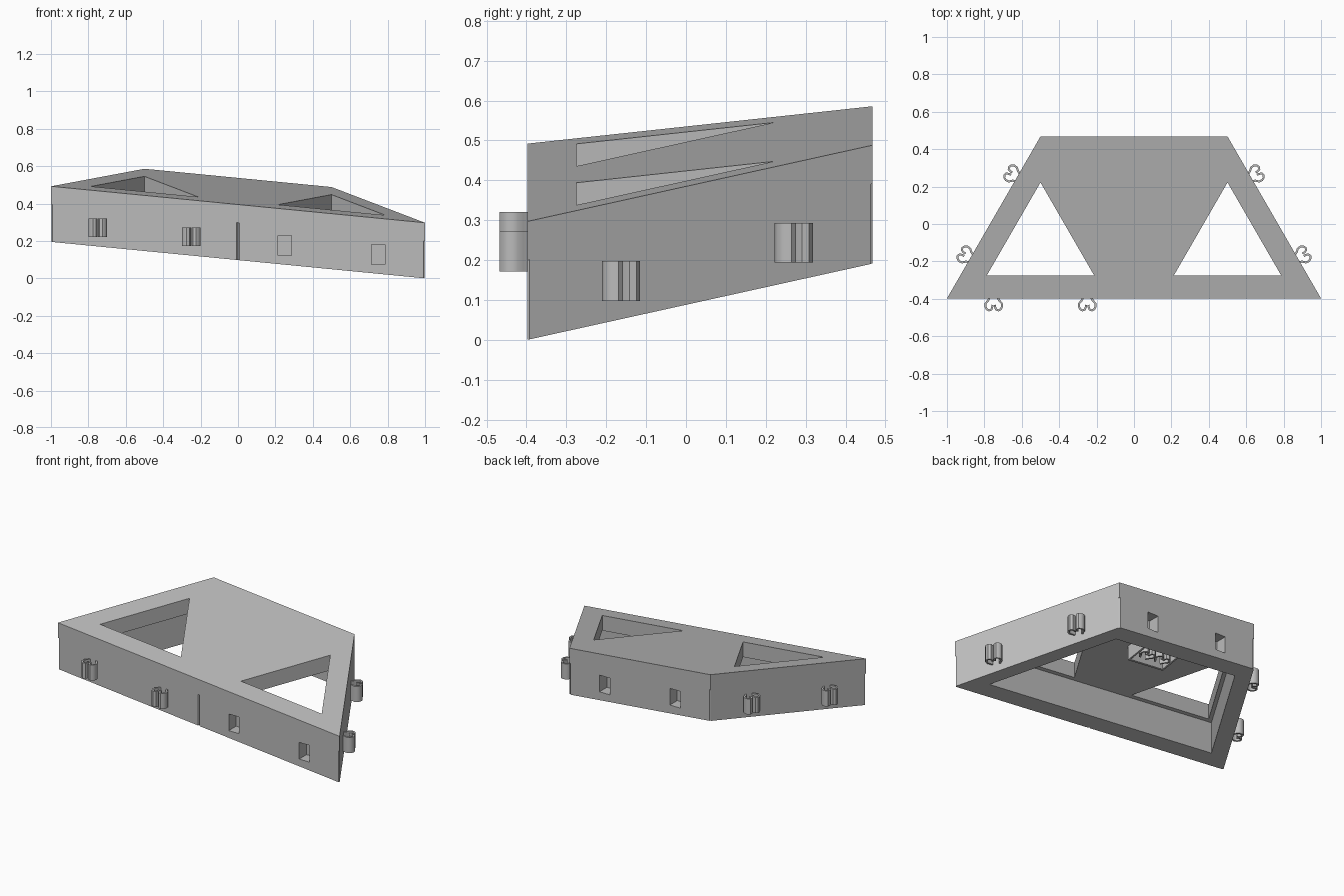
import bpy, bmesh
from math import sqrt, radians
from mathutils import Vector, Matrix

if "Cube" in bpy.data.objects:
    bpy.data.objects.remove(bpy.data.objects["Cube"])

grey = bpy.data.materials.new("plain grey")
grey.use_nodes = True
grey.diffuse_color = (0.5, 0.5, 0.5, 1)
grey.node_tree.nodes["Principled BSDF"].inputs["Base Color"].default_value = grey.diffuse_color

FRONT, BACK = -0.398, 0.468
THICK, CAVITY, WALL = 0.297, 0.2, 0.1


def floor_z(x, y):
    """Height of the sloping underside."""
    return 0.0975 - 0.0975 * x + 0.1645 * (y - FRONT)


def sloped(offset):
    return lambda x, y: floor_z(x, y) + offset


def level(z):
    return lambda x, y: z


def prism(name, outline, low, high):
    """Upright prism whose ends follow two height functions."""
    bm = bmesh.new()
    lower = [bm.verts.new((x, y, low(x, y))) for x, y in outline]
    upper = [bm.verts.new((x, y, high(x, y))) for x, y in outline]
    bm.faces.new(lower[::-1])
    bm.faces.new(upper)
    n = len(outline)
    for i in range(n):
        j = (i + 1) % n
        bm.faces.new((lower[i], lower[j], upper[j], upper[i]))
    bmesh.ops.recalc_face_normals(bm, faces=bm.faces)
    mesh = bpy.data.meshes.new(name)
    bm.to_mesh(mesh)
    bm.free()
    mesh.materials.append(grey)
    obj = bpy.data.objects.new(name, mesh)
    bpy.context.collection.objects.link(obj)
    return obj


def cut(target, cutter):
    mod = target.modifiers.new("cut", 'BOOLEAN')
    mod.operation, mod.solver, mod.object = 'DIFFERENCE', 'EXACT', cutter
    cutter.hide_render = True
    bpy.context.view_layer.objects.active = target
    bpy.ops.object.modifier_apply(modifier=mod.name)
    bpy.data.objects.remove(cutter)


def trapezoid(t):
    """Plan of the body, inset by t."""
    f, b = 1 - t * sqrt(3), 0.5 - t / sqrt(3)
    return [(-f, FRONT + t), (f, FRONT + t), (b, BACK - t), (-b, BACK - t)]


def rectangle(cx, cy, w, d):
    return [(cx - w/2, cy - d/2), (cx + w/2, cy - d/2), (cx + w/2, cy + d/2), (cx - w/2, cy + d/2)]


def placed(points, origin, normal):
    """Map (along wall, outward) points onto a wall."""
    n = Vector(normal).normalized()
    along = Vector((-n.y, n.x))
    return [tuple(Vector(origin) + along * u + n * v) for u, v in points]


# Wedge body, hollow underneath
body = prism("sloped_body", trapezoid(0), sloped(0), sloped(THICK))
cut(body, prism("cavity_cutter", trapezoid(WALL), sloped(-0.05), sloped(CAVITY)))

# Triangular openings through the top plate
inset = 0.123
for s in (-1, 1):
    half = 0.5 - inset * sqrt(3)
    tri = [(s*0.5 - half, FRONT + inset), (s*0.5 + half, FRONT + inset), (s*0.5, BACK - 2*inset)]
    cut(body, prism("opening_cutter", tri, sloped(CAVITY - 0.05), sloped(THICK + 0.05)))

# Narrow slits at the corners and front middle
for x, y in trapezoid(0) + [(0, FRONT)]:
    diamond = [(x - .007, y), (x, y - .009), (x + .007, y), (x, y + .009)]
    cut(body, prism("slit_cutter", diamond, sloped(-0.05), sloped(CAVITY)))

# Sockets in the front and back walls
for x, y, side in ((.25, FRONT, -1), (.75, FRONT, -1), (-.25, BACK, 1), (.25, BACK, 1)):
    z = floor_z(x, y)
    pocket = placed([(-.037, .03), (.037, .03), (.037, -.075), (-.037, -.075)], (x, y), (0, side))
    cut(body, prism("socket_cutter", pocket, level(z + .05), level(z + .157)))

# Curled spring clip: centre line of one half, thickened into a strip
HALF = [(.02, -.008), (.03, .012), (.043, .026), (.045, .043), (.037, .058),
        (.025, .064), (.013, .06), (.008, .047), (.007, .034)]


def strip(line, width):
    left, right = [], []
    for i, p in enumerate(line):
        a, b = Vector(line[max(i - 1, 0)]), Vector(line[min(i + 1, len(line) - 1)])
        d = (b - a).normalized()
        side = Vector((-d.y, d.x)) * width / 2
        left.append(tuple(Vector(p) + side))
        right.append(tuple(Vector(p) - side))
    return left + right[::-1]


def clip(name, origin, normal, z, height=0.1):
    for tag, s in (("a", 1), ("b", -1)):
        pts = [(u * s, v) for u, v in strip(HALF, 0.011)]
        obj = prism(name + "_" + tag, placed(pts, origin, normal), level(z), level(z + height))
        bpy.ops.object.select_all(action='DESELECT')
        obj.select_set(True)
        bpy.context.view_layer.objects.active = obj
        bpy.ops.object.shade_smooth_by_angle(angle=radians(45))


walls = [("front_clip", -.75, FRONT, (0, -1)), ("front_clip", -.25, FRONT, (0, -1))]
for s, label in ((1, "left_clip"), (-1, "right_clip")):
    for t in (.25, .75):
        walls.append((label, s * (1 - t/2), FRONT + t * (BACK - FRONT), (s * sqrt(3)/2, .5)))
for i, (label, x, y, normal) in enumerate(walls):
    clip(f"{label}_{i}", (x, y), normal, floor_z(x, y) + .05)

# Small open tray under the top plate, with clips inside
tray = prism("underside_tray", rectangle(0, .18, .26, .16), sloped(CAVITY - .09), sloped(CAVITY + .01))
cut(tray, prism("tray_cutter", rectangle(0, .18, .236, .136), sloped(0), sloped(CAVITY + .002)))
for i, x in enumerate((-.055, .055)):
    clip(f"tray_clip_{i}", (x, .15), (0, 1), floor_z(x, .18) + CAVITY - .09)
